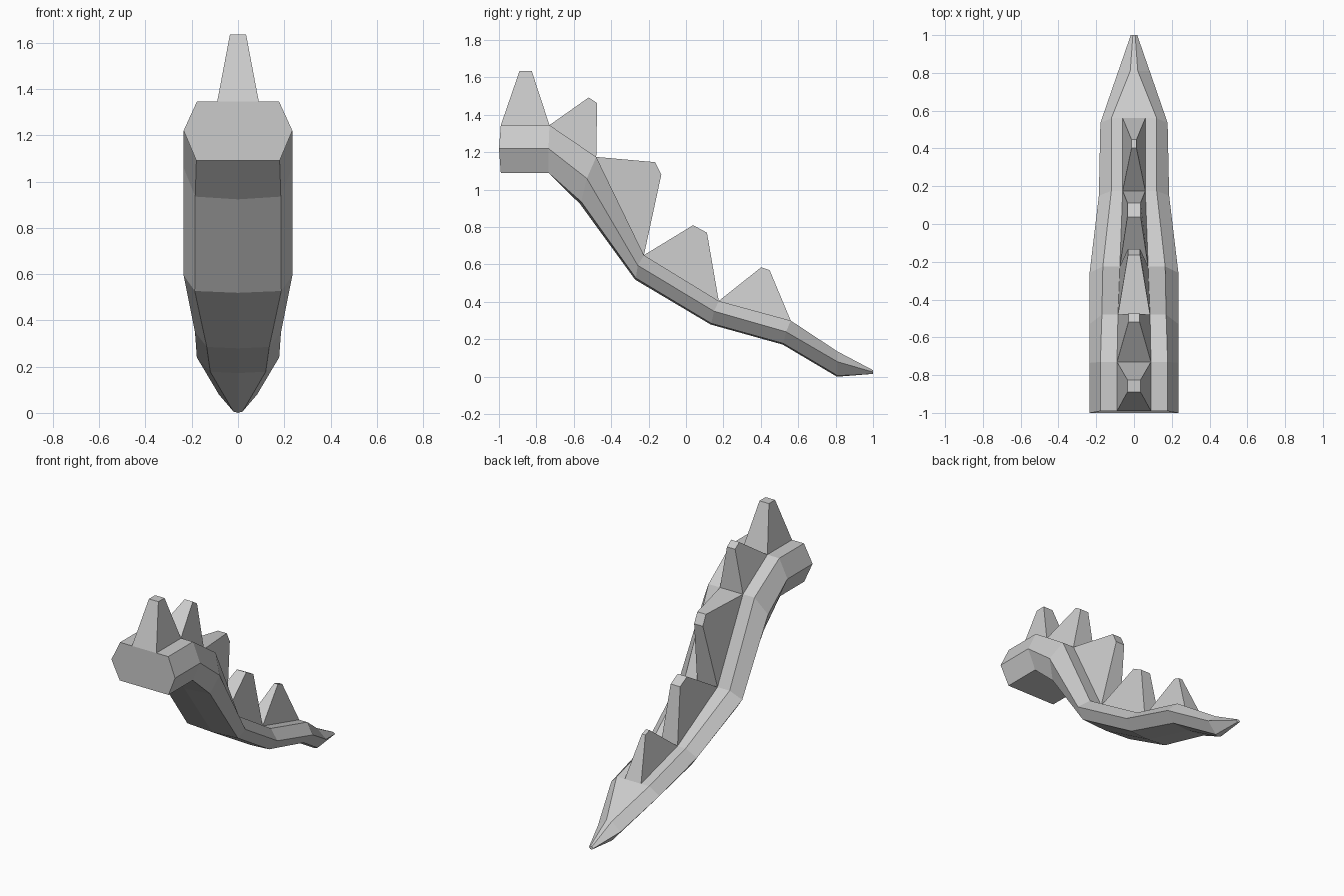
import bpy, bmesh
from mathutils import Vector

cube = bpy.data.objects.get("Cube")
if cube:
    bpy.data.objects.remove(cube, do_unlink=True)

grey = bpy.data.materials.new("light_grey")
grey.use_nodes = True
colour = (0.6, 0.6, 0.6, 1)
grey.diffuse_color = colour
grey.node_tree.nodes["Principled BSDF"].inputs["Base Color"].default_value = colour


def finish(name, bm):
    """Turn a bmesh into a flat-shaded grey object."""
    bmesh.ops.recalc_face_normals(bm, faces=bm.faces)
    mesh = bpy.data.meshes.new(name)
    bm.to_mesh(mesh)
    bm.free()
    mesh.materials.append(grey)
    obj = bpy.data.objects.new(name, mesh)
    bpy.context.collection.objects.link(obj)
    return obj


def loft(name, rings):
    """Skin closed rings of points and cap both ends."""
    bm = bmesh.new()
    loops = [[bm.verts.new(p) for p in ring] for ring in rings]
    n = len(loops[0])
    for a, b in zip(loops, loops[1:]):
        for i in range(n):
            j = (i + 1) % n
            bm.faces.new((a[i], a[j], b[j], b[i]))
    bm.faces.new(loops[0])
    bm.faces.new(loops[-1])
    return finish(name, bm)


# Tail sections as (half width, y, z) for the top, side and bottom rails
top = [(.178, -.99, 1.345), (.178, -.73, 1.345), (.17, -.48, 1.175), (.165, -.225, .65),
       (.12, .175, .405), (.12, .56, .30), (.02, .81, .135), (.006, 1, .035)]
side = [(.235, -1, 1.22), (.235, -.735, 1.22), (.235, -.53, 1.06), (.235, -.258, .595),
        (.186, .15, .35), (.178, .535, .24), (.083, .81, .08), (.017, 1, .025)]
bottom = [(.18, -.99, 1.09), (.18, -.735, 1.09), (.185, -.56, .935), (.187, -.268, .527),
          (.135, .135, .285), (.12, .52, .178), (.02, .81, .006), (.006, 1, .015)]
keel_drop = [0, 0, .012, .008, .006, .006, .006, 0]

rings = []
for t, s, b, drop in zip(top, side, bottom, keel_drop):
    right = [Vector((-w, y, z)) for w, y, z in (t, s, b)]
    left = [Vector((w, y, z)) for w, y, z in (b, s, t)]
    keel = Vector((0, b[1] - drop * .5, b[2] - drop))
    rings.append(right + [keel] + left)
loft("tail_body", rings)

# Spikes between neighbouring top rails: base half widths, tip half width, tip front and back
spikes = [(.09, .09, .035, (-.89, 1.635), (-.825, 1.635)),
          (.09, .085, .03, (-.52, 1.493), (-.475, 1.463)),
          (.085, .075, .032, (-.165, 1.147), (-.132, 1.08)),
          (.075, .06, .035, (.038, .81), (.112, .77)),
          (.06, .06, .013, (.402, .585), (.447, .57))]

for i, (w0, w1, wt, front, back) in enumerate(spikes):
    (_, y0, z0), (_, y1, z1) = top[i], top[i + 1]
    base = [(-w0, y0, z0), (w0, y0, z0), (w1, y1, z1), (-w1, y1, z1)]
    tip = [(-wt, *front), (wt, *front), (wt, *back), (-wt, *back)]
    loft("back_spike_%d" % (i + 1), [base, tip])
